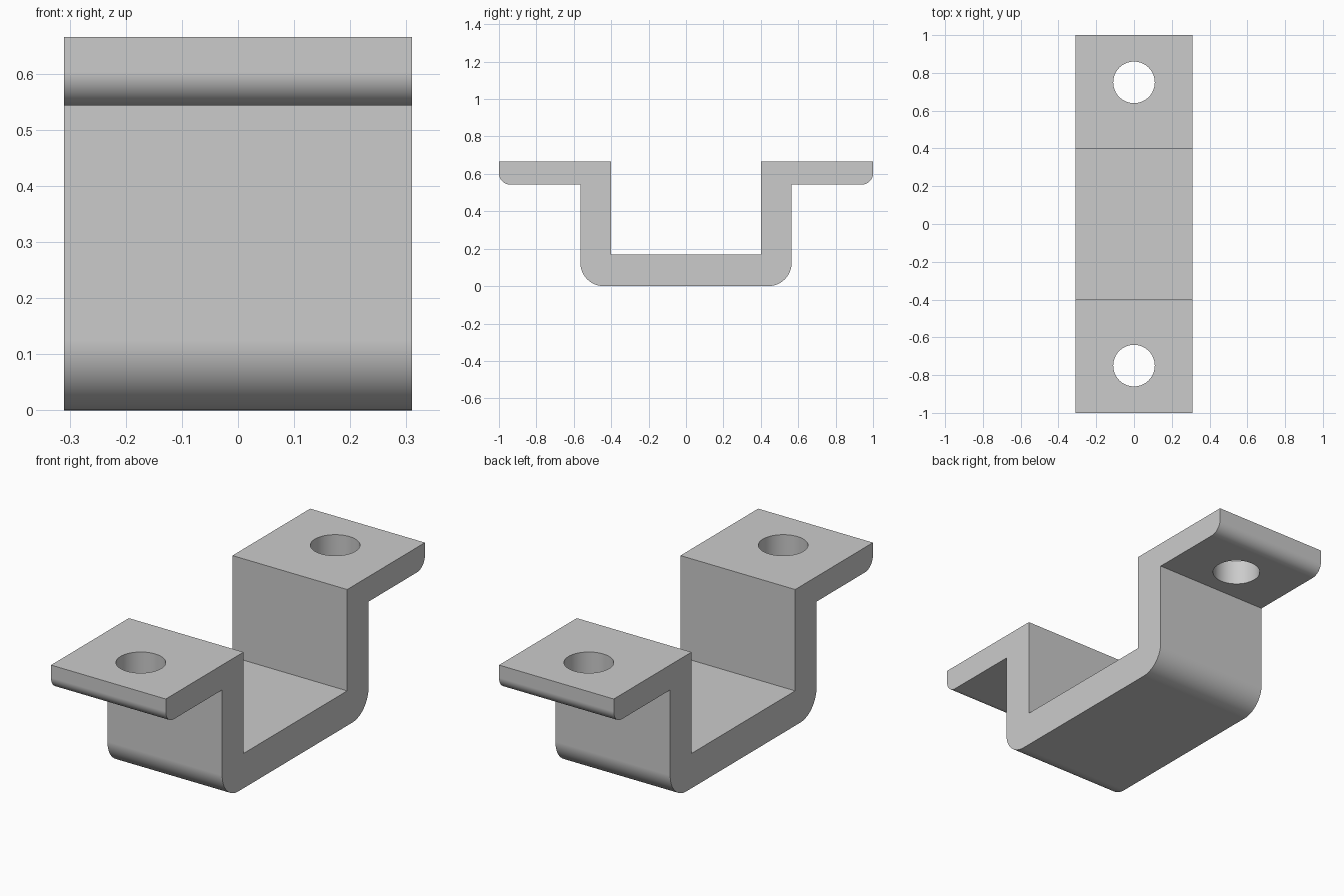
import bpy
import bmesh
from math import sin, cos, pi, radians

cube = bpy.data.objects.get("Cube")
if cube:
    bpy.data.objects.remove(cube, do_unlink=True)

HALF_WIDTH = 0.31
OUTER, INNER, TIP = 0.565, 0.4, 1.0
FLOOR, UNDERSIDE, TOP = 0.17, 0.543, 0.665
BEND_R, TIP_R = 0.125, 0.06
HOLE_Y, HOLE_R = 0.75, 0.11

# Plain grey metal
metal = bpy.data.materials.new("grey_metal")
metal.use_nodes = True
grey = (0.6, 0.6, 0.6, 1)
metal.diffuse_color = grey
metal.node_tree.nodes["Principled BSDF"].inputs["Base Color"].default_value = grey


def lower_round(y, z, r, steps=16):
    """Rounded lower outer corner whose sharp corner would be at y, z."""
    angles = [-pi / 2 + pi / 2 * i / steps for i in range(steps + 1)]
    return [(y - r + r * cos(a), z + r + r * sin(a)) for a in angles]


# Half of the hat-shaped section, from the bottom round to the inner floor
half = lower_round(OUTER, 0, BEND_R)
half.append((OUTER, UNDERSIDE))
half += lower_round(TIP, UNDERSIDE, TIP_R)
half += [(TIP, TOP), (INNER, TOP), (INNER, FLOOR)]
section = half + [(-y, z) for y, z in reversed(half)]

# Extrude the section across the width
bm = bmesh.new()
face = bm.faces.new([bm.verts.new((-HALF_WIDTH, y, z)) for y, z in section])
extruded = bmesh.ops.extrude_face_region(bm, geom=[face])["geom"]
bmesh.ops.translate(bm, vec=(2 * HALF_WIDTH, 0, 0),
                    verts=[v for v in extruded if isinstance(v, bmesh.types.BMVert)])
bmesh.ops.recalc_face_normals(bm, faces=bm.faces)
mesh = bpy.data.meshes.new("bracket")
bm.to_mesh(mesh)
bm.free()
mesh.materials.append(metal)
bracket = bpy.data.objects.new("bracket", mesh)
bpy.context.collection.objects.link(bracket)

# Bolt holes through both flanges
cutters = []
for side in (-1, 1):
    bpy.ops.mesh.primitive_cylinder_add(vertices=64, radius=HOLE_R, depth=0.4,
                                        location=(0, side * HOLE_Y, TOP - 0.06))
    cutter = bpy.context.object
    cutter.name = "hole_cutter"
    cutter.hide_render = True
    cutter.data.materials.append(metal)
    cutters.append(cutter)
    cut = bracket.modifiers.new("bolt_hole", 'BOOLEAN')
    cut.operation = 'DIFFERENCE'
    cut.solver = 'EXACT'
    cut.object = cutter

bpy.ops.object.select_all(action='DESELECT')
bracket.select_set(True)
bpy.context.view_layer.objects.active = bracket
for name in [m.name for m in bracket.modifiers]:
    bpy.ops.object.modifier_apply(modifier=name)
for cutter in cutters:
    bpy.data.objects.remove(cutter, do_unlink=True)

# Smooth rounds, crisp edges and flat faces
bpy.ops.object.shade_smooth_by_angle(angle=radians(30))
weighted = bracket.modifiers.new("flat_faces", 'WEIGHTED_NORMAL')
weighted.keep_sharp = True
